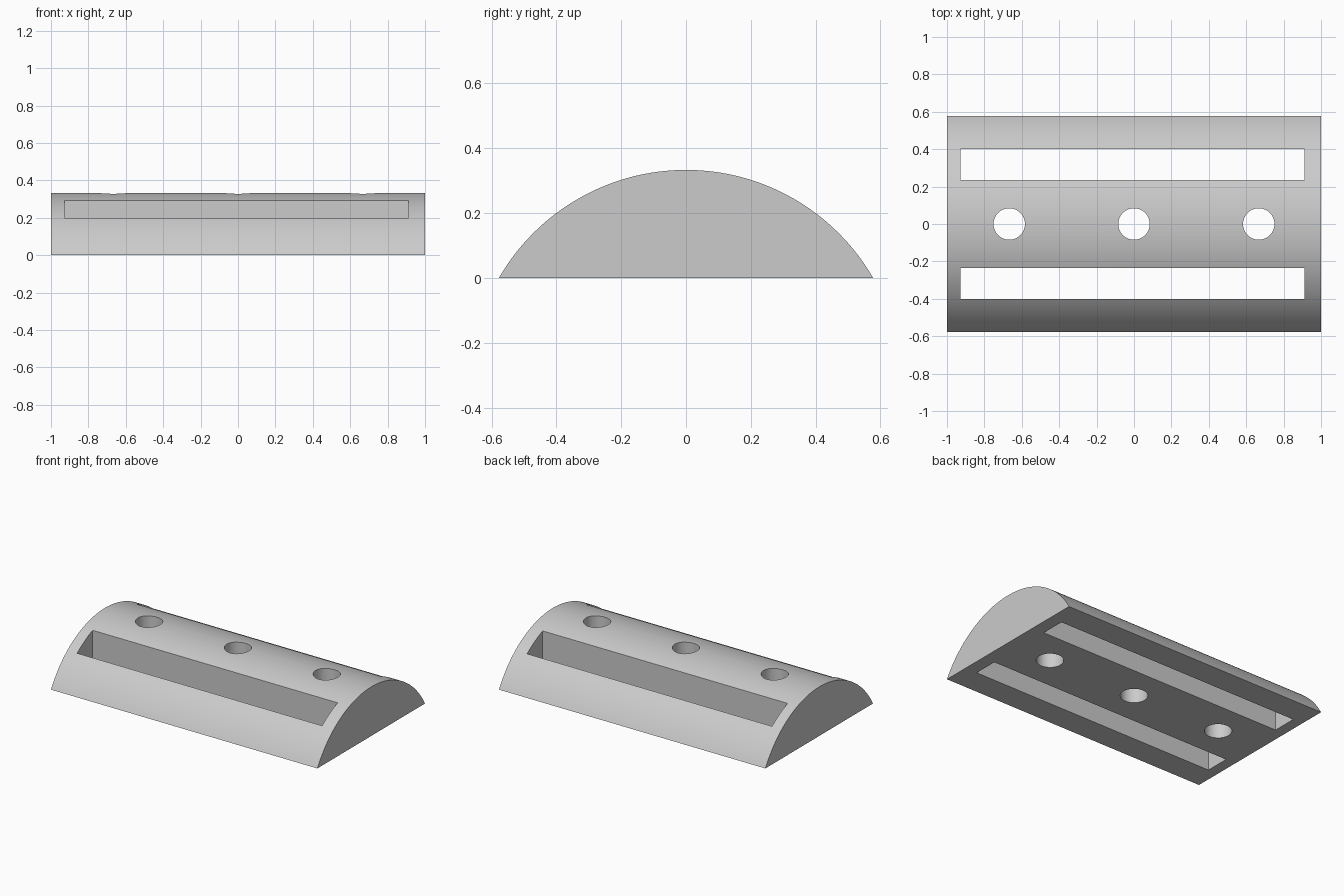
import bpy, bmesh, math

default = bpy.data.objects.get("Cube")
if default:
    bpy.data.objects.remove(default, do_unlink=True)

RADIUS = 2 / 3          # arc of the domed top
CENTRE_Z = -RADIUS / 2  # arc centre lies below the flat base
SEGMENTS = 64

grey = bpy.data.materials.new("light grey")
grey.use_nodes = True
colour = (0.6, 0.6, 0.6, 1)
grey.diffuse_color = colour
grey.node_tree.nodes["Principled BSDF"].inputs["Base Color"].default_value = colour


def prism(name, outline, axis, start, end):
    """Extrude a closed 2D outline along x or z."""
    def place(p, d):
        return (d, p[0], p[1]) if axis == "x" else (p[0], p[1], d)
    bm = bmesh.new()
    face = bm.faces.new([bm.verts.new(place(p, start)) for p in outline])
    geom = bmesh.ops.extrude_face_region(bm, geom=[face])["geom"]
    shift = (end - start, 0, 0) if axis == "x" else (0, 0, end - start)
    bmesh.ops.translate(bm, vec=shift,
                        verts=[v for v in geom if isinstance(v, bmesh.types.BMVert)])
    bmesh.ops.recalc_face_normals(bm, faces=bm.faces)
    mesh = bpy.data.meshes.new(name)
    bm.to_mesh(mesh)
    bm.free()
    mesh.materials.append(grey)
    obj = bpy.data.objects.new(name, mesh)
    bpy.context.collection.objects.link(obj)
    return obj


def cut(target, cutter):
    """Subtract a cutter and discard it."""
    cutter.hide_render = True
    mod = target.modifiers.new("cut", "BOOLEAN")
    mod.operation = "DIFFERENCE"
    mod.solver = "EXACT"
    mod.object = cutter
    bpy.context.view_layer.objects.active = target
    bpy.ops.object.modifier_apply(modifier=mod.name)
    bpy.data.objects.remove(cutter, do_unlink=True)


# Domed bar: circular segment spanning 120 degrees
angles = [math.radians(30 + 120 * i / SEGMENTS) for i in range(SEGMENTS + 1)]
arc = [(RADIUS * math.cos(a), CENTRE_Z + RADIUS * math.sin(a)) for a in angles]
arc[0], arc[-1] = (arc[0][0], 0), (arc[-1][0], 0)
body = prism("domed_bar", arc, "x", -1, 1)

# Long slots on both sides
for side in (-1, 1):
    near, far = side * 0.234, side * 0.401
    slot = [(-0.927, near), (0.912, near), (0.912, far), (-0.927, far)]
    cut(body, prism("slot_cutter", slot, "z", -0.2, 0.6))

# Three round holes along the ridge
for x in (-0.667, 0, 0.667):
    ring = [(x + 0.084 * math.cos(math.tau * i / 48),
             0.084 * math.sin(math.tau * i / 48)) for i in range(48)]
    cut(body, prism("hole_cutter", ring, "z", -0.2, 0.6))

# Smooth the curved surfaces, keep the rims crisp
bpy.ops.object.select_all(action="DESELECT")
body.select_set(True)
bpy.context.view_layer.objects.active = body
bpy.ops.object.shade_smooth_by_angle(angle=math.radians(30))
